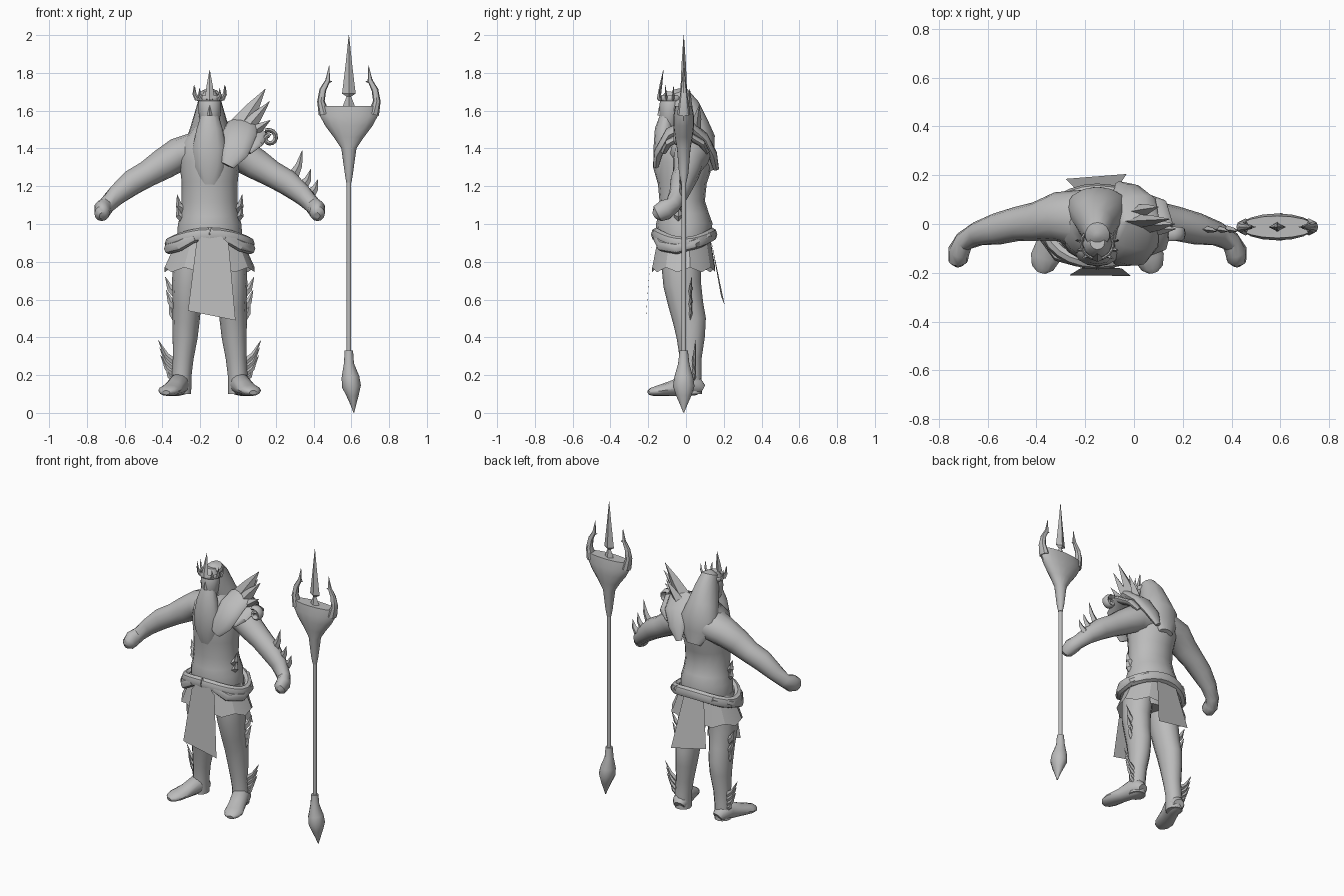
import bpy, bmesh, math
from mathutils import Vector

CX = -0.15  # centre line of the figure
grey = bpy.data.materials.new("stone_grey")
grey.diffuse_color = (0.5, 0.5, 0.5, 1)


def finish(name, bm, angle=40):
    bmesh.ops.recalc_face_normals(bm, faces=bm.faces)
    me = bpy.data.meshes.new(name)
    bm.to_mesh(me)
    bm.free()
    me.materials.append(grey)
    ob = bpy.data.objects.new(name, me)
    bpy.context.collection.objects.link(ob)
    bpy.ops.object.select_all(action='DESELECT')
    ob.select_set(True)
    bpy.context.view_layer.objects.active = ob
    bpy.ops.object.shade_smooth_by_angle(angle=math.radians(angle))
    return ob


def tube(name, pts, sides=12, ref=(0, 1, 0), s=1, ox=CX, angle=40):
    """Loft along points (x, y, z, radius along ref, radius across)."""
    bm = bmesh.new()
    P = [Vector(p[:3]) for p in pts]
    rings = []
    for i, p in enumerate(pts):
        t = (P[min(i + 1, len(P) - 1)] - P[max(i - 1, 0)]).normalized()
        r = Vector(ref)
        u = (r - t * r.dot(t)).normalized()
        v = t.cross(u)
        ring = []
        for k in range(sides):
            a = 2 * math.pi * k / sides
            c = P[i] + u * (p[3] * math.cos(a)) + v * (p[4] * math.sin(a))
            ring.append(bm.verts.new((ox + s * c.x, c.y, c.z)))
        rings.append(ring)
    for A, B in zip(rings, rings[1:]):
        for k in range(sides):
            j = (k + 1) % sides
            bm.faces.new((A[k], A[j], B[j], B[k]))
    bm.faces.new(rings[0])
    bm.faces.new(rings[-1])
    return finish(name, bm, angle)


def column(name, rows, **kw):
    """Upright loft on the centre line from rows (y, z, depth, width)."""
    return tube(name, [(0, y, z, d, w) for y, z, d, w in rows], **kw)


def spike(name, base, tip, w, t=0.012, s=1, ox=CX, bend=0.0):
    b, e = Vector(base), Vector(tip)
    m = b.lerp(e, 0.5) + Vector((bend, 0, -bend))
    tube(name, [(*b, t, w), (*m, t * .7, w * .6), (*e, .001, .001)],
         sides=4, s=s, ox=ox, angle=20)


def sheet(name, pts):
    bm = bmesh.new()
    bm.faces.new([bm.verts.new(p) for p in pts])
    finish(name, bm)


# torso
column("torso", [(-.02, .78, .11, .14), (-.01, .90, .14, .175), (-.01, 1.0, .15, .168),
                 (-.015, 1.05, .135, .155), (-.02, 1.12, .12, .148), (-.02, 1.22, .13, .148),
                 (-.01, 1.32, .15, .16), (0, 1.42, .145, .155), (.01, 1.48, .12, .11),
                 (0, 1.54, .08, .075), (-.04, 1.6, .05, .05)], sides=16)
# head, nose and beard
column("head", [(-.09, 1.50, .03, .03), (-.09, 1.53, .05, .05), (-.085, 1.60, .056, .06),
                (-.08, 1.66, .058, .06), (-.075, 1.70, .03, .03)])
spike("nose", (0, -.137, 1.575), (0, -.135, 1.64), .014, .014)
column("beard", [(-.10, 1.58, .035, .045), (-.115, 1.5, .05, .07), (-.122, 1.4, .05, .09),
                 (-.128, 1.3, .046, .08), (-.12, 1.2, .025, .045)])
# long hair falling over the back
column("hair", [(-.05, 1.715, .015, .015), (-.045, 1.695, .055, .05), (-.015, 1.62, .085, .07),
                (.025, 1.52, .095, .10), (.06, 1.43, .10, .13), (.095, 1.35, .06, .11),
                (.13, 1.28, .025, .05)], sides=14)

# crown
band = []
for k in range(17):
    a = 2 * math.pi * k / 16
    band.append((.066 * math.sin(a), -.08 - .064 * math.cos(a), 1.665, .015, .007))
tube("crown_band", band, sides=6, ref=(0, 0, 1))
spike("crown_front_spike", (0, -.145, 1.66), (0, -.12, 1.815), .026, .01)
for s in (-1, 1):
    for deg, h in ((38, 1.72), (68, 1.735), (100, 1.73)):
        a = math.radians(deg)
        x, y = .066 * math.sin(a), -.064 * math.cos(a)
        spike("crown_spike", (x, y - .08, 1.66), (x * 1.3, y * 1.25 - .08, h), .014, .008, s, bend=.008)

for s in (-1, 1):
    # arm with fist
    tube("arm", [(.08, .02, 1.385, .10, .12), (.17, .03, 1.365, .09, .10), (.25, .01, 1.315, .082, .08),
                 (.33, 0, 1.265, .07, .07), (.41, -.02, 1.22, .068, .065), (.49, -.04, 1.155, .055, .05),
                 (.545, -.07, 1.10, .045, .042), (.568, -.11, 1.075, .055, .045),
                 (.57, -.15, 1.055, .045, .04), (.565, -.167, 1.045, .02, .02)], ref=(0, 0, 1), s=s)
    # leg
    tube("leg", [(.085, -.02, .92, .11, .09), (.105, -.025, .78, .105, .09), (.115, -.02, .68, .10, .085),
                 (.12, 0, .57, .092, .075), (.125, .018, .49, .088, .072), (.13, .025, .40, .075, .066),
                 (.14, .025, .29, .058, .055), (.148, .03, .20, .052, .052), (.15, .03, .10, .055, .052)], s=s)
    # foot
    tube("foot", [(.145, .083, .125, .03, .035), (.15, .06, .14, .05, .05), (.165, 0, .15, .06, .055),
                  (.19, -.07, .13, .042, .055), (.215, -.14, .118, .03, .06), (.225, -.18, .112, .022, .045),
                  (.23, -.198, .107, .012, .02)], ref=(0, 0, 1), s=s)
    # fins on the outside of thigh and ankle
    for z, tip in ((.62, .235), (.55, .23), (.49, .215)):
        spike("thigh_fin", (.165, .02, z), (tip, .03, z + .10), .028, .012, s, bend=.01)
    for z, x, h in ((.25, .272, .385), (.22, .265, .345), (.19, .26, .305), (.17, .235, .25)):
        spike("ankle_fin", (.165, .04, z), (x, .05, h), .024, .012, s, bend=.012)
    # small ridges on the waist
    for z in (1.02, 1.07):
        spike("waist_fin", (.125, -.04, z), (.172, -.04, z + .085), .03, .03, s, bend=.015)

# draped belt
belt = []
for k in range(25):
    a = 2 * math.pi * k / 24
    belt.append((.21 * math.sin(a), -.01 - .148 * math.cos(a), .945 - .05 * math.sin(a) ** 2, .036, .028))
tube("belt", belt, sides=8, ref=(0, 0, 1))
for s in (-1, 1):
    tube("belt_drape", [(.08, -.155, .93, .025, .02), (.16, -.13, .885, .03, .025),
                        (.215, -.05, .87, .03, .028), (.21, .04, .895, .028, .025),
                        (.13, .12, .94, .02, .02)], sides=8, ref=(0, 0, 1), s=s)

# flared skirt with a ragged hem
bm = bmesh.new()
top, hem = [], []
N = 16
for k in range(N):
    a = 2 * math.pi * (k + .5) / N
    sx, cy = math.sin(a), math.cos(a)
    top.append(bm.verts.new((CX + .17 * sx, -.01 - .14 * cy, .93)))
    hem.append(bm.verts.new((CX + .243 * sx, -.012 - .17 * cy, .77 - .025 * (k % 2))))
for k in range(N):
    j = (k + 1) % N
    bm.faces.new((top[k], top[j], hem[j], hem[k]))
finish("skirt", bm, 20)

# hanging cloths
sheet("front_cloth", [(CX, -.172, .985), (-.22, -.182, .90), (-.265, -.21, .54),
                      (-.013, -.213, .49), (-.05, -.182, .90)])
sheet("back_cloth", [(-.225, .13, .93), (-.08, .13, .93), (-.03, .205, .57), (-.28, .185, .62)])

# shoulder armour on one side: two overlapping arched plates
tube("shoulder_plate", [(.095, -.158, 1.31, .035, .015), (.13, -.145, 1.38, .075, .025),
                        (.16, -.08, 1.48, .09, .035), (.17, .01, 1.525, .085, .035),
                        (.155, .09, 1.46, .085, .03), (.12, .14, 1.37, .06, .025),
                        (.09, .16, 1.29, .02, .015)], ref=(1, 0, 0))
tube("outer_shoulder_plate", [(.20, -.12, 1.38, .02, .015), (.23, -.09, 1.43, .055, .02),
                              (.25, 0, 1.475, .06, .025), (.23, .08, 1.43, .055, .02),
                              (.20, .11, 1.38, .02, .015)], ref=(1, 0, 0))
# shoulder spikes fanned outward
for base, tip, w in (((.15, .01, 1.50), (.295, .02, 1.715), .062),
                     ((.19, -.01, 1.50), (.318, 0, 1.65), .045),
                     ((.22, -.02, 1.48), (.322, -.02, 1.55), .036),
                     ((.16, .05, 1.49), (.25, .07, 1.63), .04)):
    spike("shoulder_spike", base, tip, w, .03)
# curled end of the armour
curl = []
for k in range(15):
    a = math.radians(120 - 30 * k)
    r = .045 - .0025 * k
    curl.append((.315 + r * math.cos(a), -.04, 1.455 + r * math.sin(a), .03 - .001 * k, .012))
tube("shoulder_curl", curl, sides=8)
# forearm fins on the armoured side
for x, z, tx, tz in ((.44, 1.25, .49, 1.39), (.49, 1.20, .535, 1.29), (.53, 1.16, .572, 1.235)):
    spike("forearm_fin", (x, -.02, z), (tx, -.03, tz), .03, .014, bend=.008)

# trident, standing beside the figure
TX, TY = .587, -.012
tube("trident_shaft", [(0, TY, .30, .013, .013), (0, TY, 1.3, .013, .013)], sides=10, ox=TX)
tube("trident_pommel", [(0, TY, .33, .022, .022), (0, TY, .26, .03, .027), (.008, TY, .19, .05, .047),
                        (.014, TY, .14, .057, .05), (.02, TY, .09, .04, .032),
                        (.024, TY, .04, .018, .014), (.026, TY, .003, .003, .003)], ox=TX)
tube("trident_bowl", [(0, TY, 1.22, .014, .014), (0, TY, 1.27, .025, .022), (0, TY, 1.40, .036, .04),
                      (0, TY, 1.46, .047, .08), (0, TY, 1.52, .055, .125), (0, TY, 1.57, .055, .152),
                      (0, TY, 1.625, .045, .155), (0, TY, 1.622, .03, .125),
                      (0, TY, 1.60, .018, .07)], sides=16, ox=TX)
tube("trident_blade", [(0, TY, 1.58, .03, .04), (0, TY, 1.63, .018, .03), (0, TY, 1.675, .01, .012),
                       (0, TY, 1.69, .018, .036), (0, TY, 1.84, .012, .018), (0, TY, 2.0, .001, .001)],
     sides=4, ox=TX, angle=20)
for s in (-1, 1):
    tube("trident_prong", [(.13, TY, 1.58, .035, .03), (.148, TY, 1.65, .025, .02),
                           (.138, TY, 1.71, .016, .018), (.112, TY, 1.76, .01, .013),
                           (.104, TY, 1.84, .001, .001)], sides=8, s=s, ox=TX)
    spike("trident_barb", (.125, TY, 1.75), (.088, TY, 1.755), .014, .008, s, TX)
